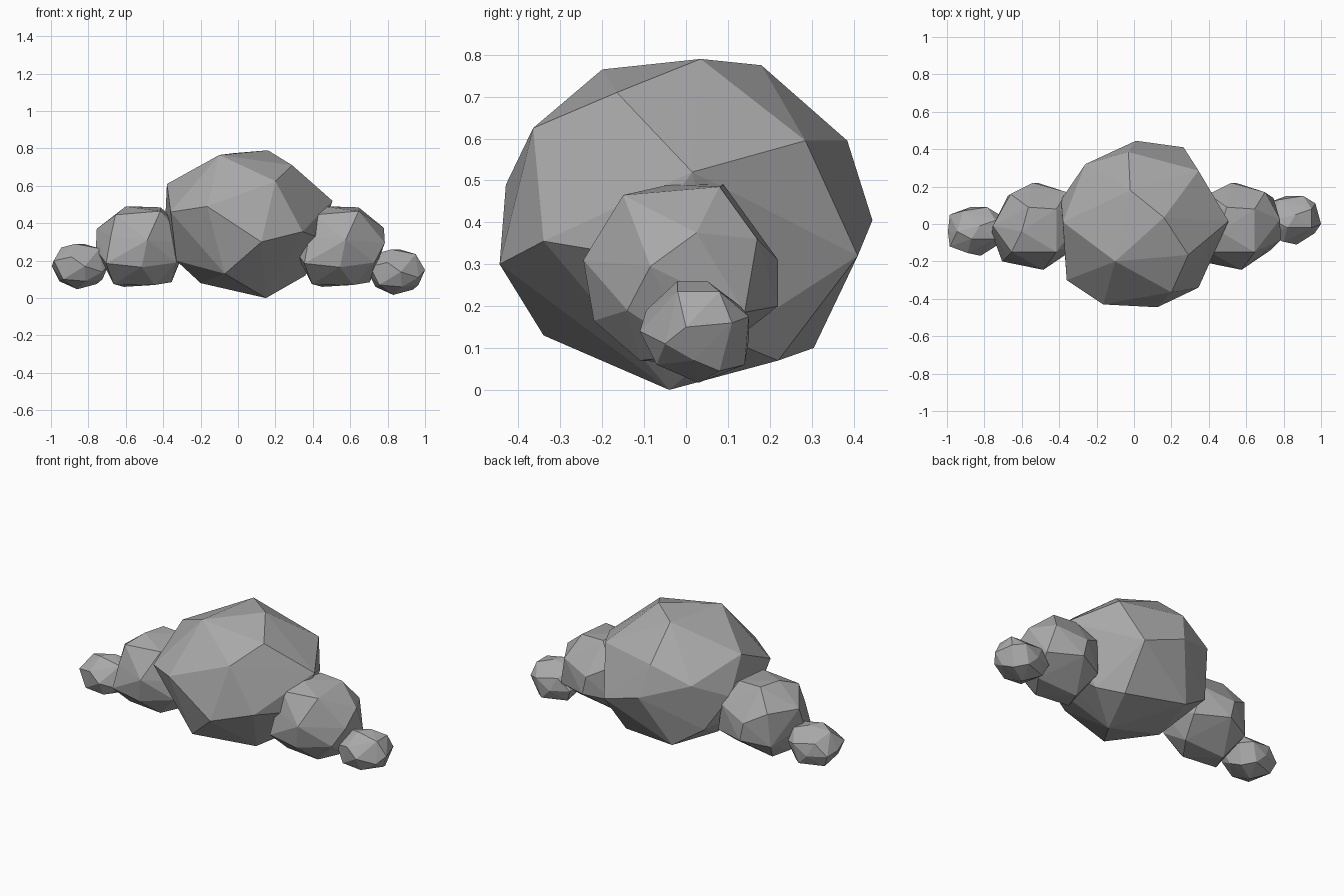
import bpy
import bmesh
from mathutils import Vector

default_cube = bpy.data.objects.get("Cube")
if default_cube:
    bpy.data.objects.remove(default_cube, do_unlink=True)

# Single stone colour
STONE_COLOUR = (0.4, 0.4, 0.4, 1.0)
stone = bpy.data.materials.new("stone_grey")
stone.use_nodes = True
stone.diffuse_color = STONE_COLOUR
stone.node_tree.nodes["Principled BSDF"].inputs["Base Color"].default_value = STONE_COLOUR


def make_rock_mesh(mesh_name, corners):
    """Wrap a flat-faceted convex stone around corner points given in centimetres."""
    bm = bmesh.new()
    for corner in corners:
        bm.verts.new(Vector(corner) / 100)
    hull = bmesh.ops.convex_hull(bm, input=bm.verts[:])
    leftover = [item for item in hull["geom_interior"] if isinstance(item, bmesh.types.BMVert)]
    bmesh.ops.delete(bm, geom=leftover, context="VERTS")
    bmesh.ops.recalc_face_normals(bm, faces=bm.faces[:])
    for face in bm.faces:
        face.smooth = False
    mesh = bpy.data.meshes.new(mesh_name)
    bm.to_mesh(mesh)
    bm.free()
    mesh.materials.append(stone)
    return mesh


def place_rock(object_name, mesh, location):
    """Add one stone to the scene; stones of the same size share a mesh."""
    rock = bpy.data.objects.new(object_name, mesh)
    rock.location = location
    bpy.context.collection.objects.link(rock)
    return rock


# Large central boulder
boulder_corners = [
    # crown
    (16, 3.5, 79), (-2, 18, 77.5), (-10, -20, 76.5), (29, -16.5, 71),
    # shoulders
    (20, -36.5, 62.5), (34.5, 28.5, 59.5), (-3, 38.5, 59.5), (-38, 1, 61),
    # widest belt
    (50.5, 1.5, 52), (-16.5, -43, 49), (12.5, -44.5, 30), (34.5, -34, 35.5),
    (44, -13, 32), (26.5, 41, 32), (1, 44.5, 40.5), (-26, 32, 50),
    (-36, -30, 46), (-39, 13, 40),
    # underside
    (15, -4, 0), (-7, -34, 13), (-20, -2, 8), (-12, 30.5, 10),
    (25, 22, 7), (36, 10, 12), (-30, 25, 22), (-33, -15, 20),
]

# Medium side rock, measured around its centre
medium_corners = [
    # crown
    (-8.5, -3, 21.5), (10, 9, 21), (-5, 10, 21.5), (10, -14, 19), (-14, -14, 17),
    # widest belt
    (23.5, 3.5, 10), (24, -7.5, 2), (3, -23.5, 3.5), (-16.5, -16.5, 5.5),
    (-24, 0, 9.5), (-24.5, -4, -1.5), (15.5, 18, 8.5), (-2.5, 23, 3.5),
    (-14.5, 17, 10), (0, 23, -7.5),
    # underside
    (20, 15, -9), (16, 3, -19), (18.5, -13, -8.5), (0, -21, -11),
    (-19, -19, -9), (7, -10, -20.5), (-9.5, 5, -21.5), (-15, -8, -20),
    (-16, 16, -10),
]

# Small end rock, measured around its centre
small_corners = [
    # crown
    (-2.5, -4, 12), (2, 3, 12), (10.5, -4, 9.5), (10.5, 6, 9.5), (-10, 0, 10),
    # widest belt
    (15.5, -2, 1), (12.5, 9, 2), (6, 13, 3.5), (-3, 13, -2), (-7, 11, 6),
    (2.5, -13, 0), (-4.5, -11.5, 5), (-15, 0, 0), (-14, -8, 3), (-14, 9, -1),
    # underside
    (12, -7, -3), (12, 0, -7), (9, 6, -9.5), (-1.5, 1, -12.3),
    (3, -9, -8), (-9, -9, -7), (-11, 7, -8), (3, 12, -8),
]

boulder_mesh = make_rock_mesh("boulder_mesh", boulder_corners)
medium_mesh = make_rock_mesh("medium_rock_mesh", medium_corners)
small_mesh = make_rock_mesh("small_rock_mesh", small_corners)

# Row of five stones, falling away to both sides
place_rock("central_boulder", boulder_mesh, (0, 0, 0))
place_rock("left_medium_rock", medium_mesh, (0.545, -0.01, 0.275))
place_rock("right_medium_rock", medium_mesh, (-0.515, -0.01, 0.275))
place_rock("left_small_rock", small_mesh, (0.845, 0.02, 0.14))
place_rock("right_small_rock", small_mesh, (-0.845, -0.04, 0.17))
